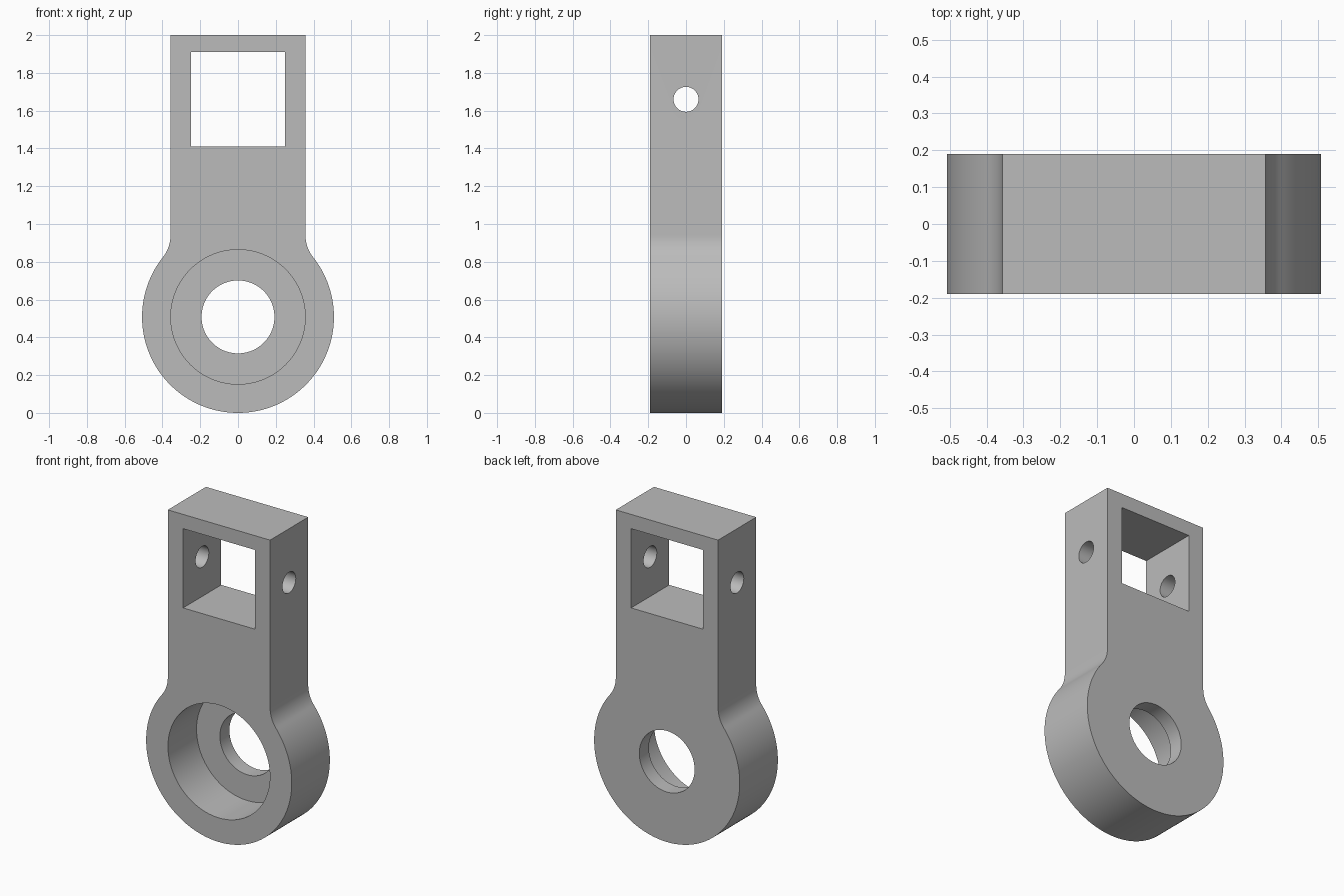
import bpy, bmesh
from math import sin, cos, pi, atan2, sqrt, radians
from mathutils import Matrix

if "Cube" in bpy.data.objects:
    bpy.data.objects.remove(bpy.data.objects["Cube"], do_unlink=True)

HALF_DEPTH = 0.19
RING_R = 0.508          # ring radius, also the height of its centre
BAR_HALF = 0.357
FILLET = 0.19
TOP = 2.0

grey = bpy.data.materials.new("plain grey")
grey.use_nodes = True
grey.diffuse_color = (0.5, 0.5, 0.5, 1)
grey.node_tree.nodes["Principled BSDF"].inputs["Base Color"].default_value = (0.5, 0.5, 0.5, 1)


def finish(bm, name):
    bmesh.ops.recalc_face_normals(bm, faces=bm.faces)
    mesh = bpy.data.meshes.new(name)
    bm.to_mesh(mesh)
    bm.free()
    mesh.materials.append(grey)
    obj = bpy.data.objects.new(name, mesh)
    bpy.context.collection.objects.link(obj)
    return obj


def arc(cx, cz, r, start, end, steps):
    return [(cx + r * cos(start + (end - start) * i / steps),
             cz + r * sin(start + (end - start) * i / steps)) for i in range(steps + 1)]


def extrude_profile(points, y0, y1, name):
    bm = bmesh.new()
    face = bm.faces.new([bm.verts.new((x, y0, z)) for x, z in points])
    moved = bmesh.ops.extrude_face_region(bm, geom=[face])["geom"]
    verts = [v for v in moved if isinstance(v, bmesh.types.BMVert)]
    bmesh.ops.translate(bm, verts=verts, vec=(0, y1 - y0, 0))
    return finish(bm, name)


def circle(r, cz, steps=96):
    return arc(0, cz, r, 0, 2 * pi, steps)[:-1]


# Outline: ring, fillet and bar on one side, then mirrored
fx = BAR_HALF + FILLET
fz = RING_R + sqrt((RING_R + FILLET) ** 2 - fx ** 2)
touch = atan2(fz - RING_R, fx)
right_half = arc(0, RING_R, RING_R, -pi / 2, touch, 72)
right_half += arc(fx, fz, FILLET, touch + pi, pi, 14)[1:]
right_half.append((BAR_HALF, TOP))
left_half = [(-x, z) for x, z in reversed(right_half[1:])]
bracket = extrude_profile(right_half + left_half, -HALF_DEPTH, HALF_DEPTH, "eye_bracket")

# Cutters: front pocket, through bore, square window and cross pin hole
pocket = extrude_profile(circle(0.356, RING_R), -0.5, 0.095, "pocket_cutter")
bore = extrude_profile(circle(0.193, RING_R), -0.5, 0.5, "bore_cutter")
window = extrude_profile([(-0.25, 1.41), (0.25, 1.41), (0.25, 1.91), (-0.25, 1.91)],
                         -0.5, 0.5, "window_cutter")
pin = extrude_profile(circle(0.066, 0, 48), -0.6, 0.6, "pin_hole_cutter")
pin.data.transform(Matrix.Translation((0, 0, 1.66)) @ Matrix.Rotation(pi / 2, 4, 'Z'))

bpy.ops.object.select_all(action='DESELECT')
bpy.context.view_layer.objects.active = bracket
bracket.select_set(True)
for cutter in (pocket, bore, window, pin):
    mod = bracket.modifiers.new(cutter.name, 'BOOLEAN')
    mod.operation = 'DIFFERENCE'
    mod.solver = 'EXACT'
    mod.object = cutter
    bpy.ops.object.modifier_apply(modifier=mod.name)
    bpy.data.objects.remove(cutter, do_unlink=True)

# Smooth curved walls, crisp edges
bpy.ops.object.shade_smooth_by_angle(angle=radians(30))
